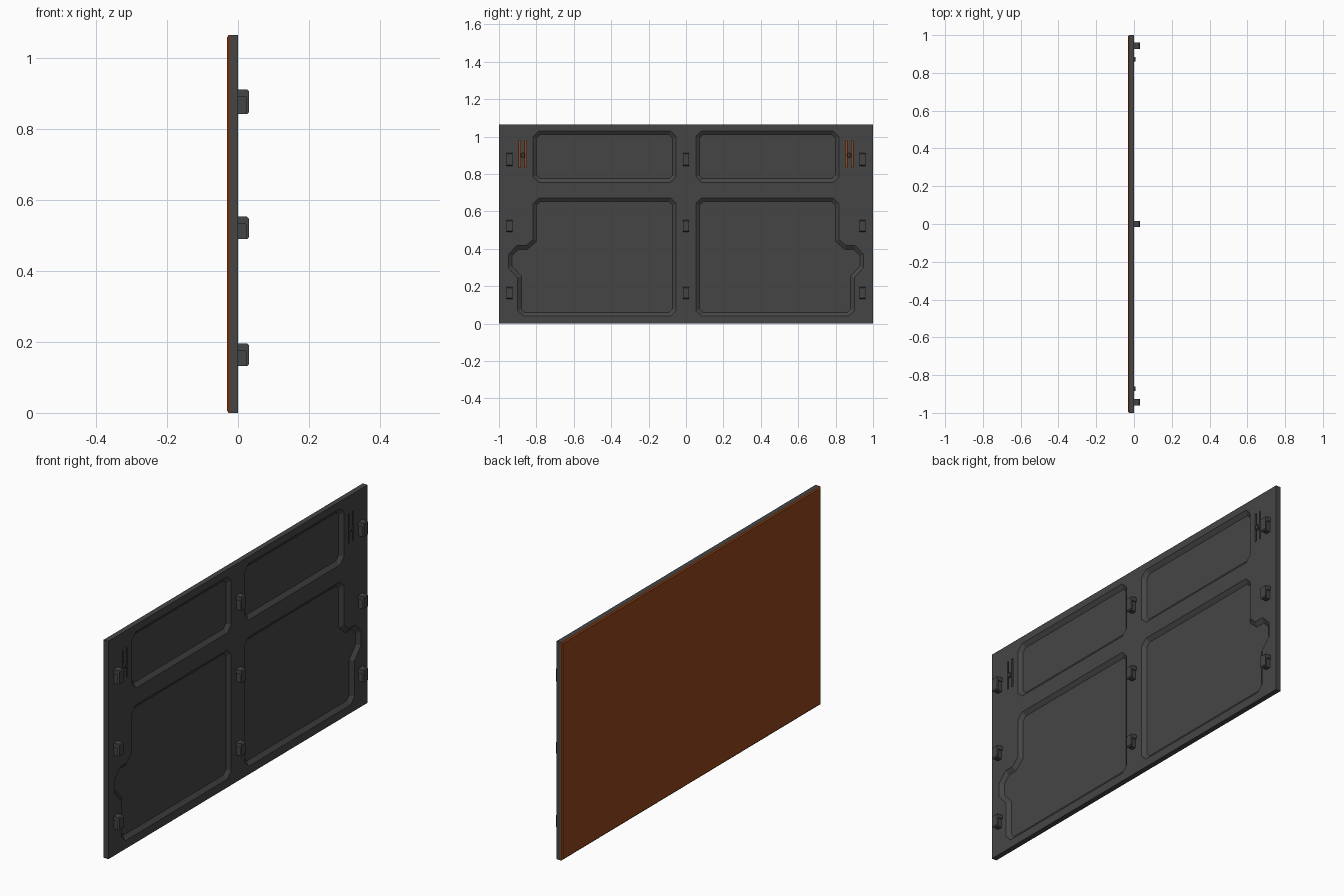
import bpy, bmesh
from mathutils import Vector

if "Cube" in bpy.data.objects:
    bpy.data.objects.remove(bpy.data.objects["Cube"])

H = 1.065        # panel height
SKIN = -0.023    # plane between coloured skin and dark backing
FRONT = -0.031   # outer face of the skin
DEPTH = 0.015    # pocket depth


def loft(name, sections):
    """Solid through (x, [(y, z), ...]) sections with equal point counts."""
    bm = bmesh.new()
    rings = [[bm.verts.new((x, y, z)) for y, z in loop] for x, loop in sections]
    n = len(rings[0])
    for a, b in zip(rings, rings[1:]):
        for i in range(n):
            j = (i + 1) % n
            bm.faces.new((a[i], a[j], b[j], b[i]))
    bm.faces.new(rings[0])
    bm.faces.new(rings[-1])
    bmesh.ops.recalc_face_normals(bm, faces=bm.faces)
    me = bpy.data.meshes.new(name)
    bm.to_mesh(me)
    bm.free()
    ob = bpy.data.objects.new(name, me)
    bpy.context.collection.objects.link(ob)
    return ob


def rect(y0, y1, z0, z1, c=0.0):
    """Rectangle, optionally with cut corners."""
    if c == 0:
        return [(y0, z0), (y1, z0), (y1, z1), (y0, z1)]
    return [(y0 + c, z0), (y1 - c, z0), (y1, z0 + c), (y1, z1 - c),
            (y1 - c, z1), (y0 + c, z1), (y0, z1 - c), (y0, z0 + c)]


def inset(loop, d):
    """Mitred inward offset of a counter-clockwise loop."""
    out = []
    for i, p in enumerate(loop):
        p = Vector(p)
        e1 = (p - Vector(loop[i - 1])).normalized()
        e2 = (Vector(loop[(i + 1) % len(loop)]) - p).normalized()
        n1, n2 = Vector((-e1.y, e1.x)), Vector((-e2.y, e2.x))
        out.append(tuple(p + (n1 + n2) * d / (1 + n1.dot(n2))))
    return out


def mirrored(loop, s):
    return [(y * s, z) for y, z in loop]


def cut(target, cutter):
    mod = target.modifiers.new("cut", 'BOOLEAN')
    mod.operation = 'DIFFERENCE'
    mod.solver = 'EXACT'
    mod.object = cutter
    cutter.hide_render = True
    bpy.context.view_layer.objects.active = target
    bpy.ops.object.modifier_apply(modifier=mod.name)
    bpy.data.objects.remove(cutter)


# Coloured outer skin with a chamfered rim
orange = bpy.data.materials.new("orange_paint")
orange.diffuse_color = (0.3, 0.06, 0.01, 1)
orange.use_nodes = True
orange.node_tree.nodes["Principled BSDF"].inputs["Base Color"].default_value = orange.diffuse_color
full = rect(-1, 1, 0, H)
skin = loft("outer_skin", [(FRONT, inset(full, 0.006)), (-0.026, full), (SKIN, full)])
skin.data.materials.append(orange)

grey = bpy.data.materials.new("dark_grey")
grey.diffuse_color = (0.06, 0.06, 0.06, 1)
grey.use_nodes = True
grey.node_tree.nodes["Principled BSDF"].inputs["Base Color"].default_value = grey.diffuse_color

# Dark backing panel
panel = loft("backing_panel", [(SKIN, full), (0, full)])

# Sloped pockets, right half (mirrored for the left)
upper = rect(0.053, 0.818, 0.755, 1.03, 0.03)
lower = [(0.083, 0.04), (0.87, 0.04), (0.9, 0.07), (0.9, 0.245), (0.95, 0.30),
         (0.95, 0.37), (0.905, 0.417), (0.855, 0.417), (0.818, 0.45),
         (0.818, 0.642), (0.788, 0.672), (0.083, 0.672), (0.053, 0.642), (0.053, 0.07)]
for s in (-1, 1):
    for loop in (upper, lower):
        floor = inset(loop, 0.02)
        cut(panel, loft("pocket_cutter", [(0.01, mirrored(loop, s)), (0, mirrored(loop, s)),
                                          (-DEPTH, mirrored(floor, s))]))
    # Latch slots through the backing
    for y in (0.857, 0.888):
        slot = mirrored(rect(y - 0.004, y + 0.004, 0.835, 0.98), s)
        cut(panel, loft("slot_cutter", [(0.01, slot), (SKIN - 0.001, slot)]))
panel.data.materials.append(grey)

# Latch knobs between the slots
for s in (-1, 1):
    knob = mirrored(rect(0.8605, 0.8845, 0.888, 0.912, 0.007), s)
    ob = loft("latch_knob", [(-0.002, knob), (0.006, knob),
                             (0.009, mirrored(rect(0.8645, 0.8805, 0.892, 0.908, 0.004), s))])
    ob.data.materials.append(grey)


def hook(y, z0, z1):
    """Clip: bevelled outer hook wrapped round a narrower web."""
    w = 0.017
    profile = [(0, z1), (0.026, z1), (0.031, z1 - 0.005), (0.031, z0 + 0.005),
               (0.026, z0), (0.022, z0 + 0.003), (0.022, z1 - 0.02), (0, z1 - 0.02)]
    bm = bmesh.new()
    vs = [bm.verts.new((x, y - w, z)) for x, z in profile]
    face = bm.faces.new(vs)
    ext = bmesh.ops.extrude_face_region(bm, geom=[face])
    bmesh.ops.translate(bm, vec=(0, 2 * w, 0),
                        verts=[v for v in ext["geom"] if isinstance(v, bmesh.types.BMVert)])
    bmesh.ops.recalc_face_normals(bm, faces=bm.faces)
    me = bpy.data.meshes.new("clip_hook")
    bm.to_mesh(me)
    bm.free()
    ob = bpy.data.objects.new("clip_hook", me)
    bpy.context.collection.objects.link(ob)
    ob.data.materials.append(grey)
    web = rect(y - 0.012, y + 0.012, z0, z1 - 0.01)
    loft("clip_web", [(-0.002, web), (0.025, web)]).data.materials.append(grey)


# Three columns of three clips
for y in (-0.944, 0, 0.944):
    for z0, z1 in ((0.132, 0.195), (0.49, 0.553), (0.842, 0.912)):
        hook(y, z0, z1)
